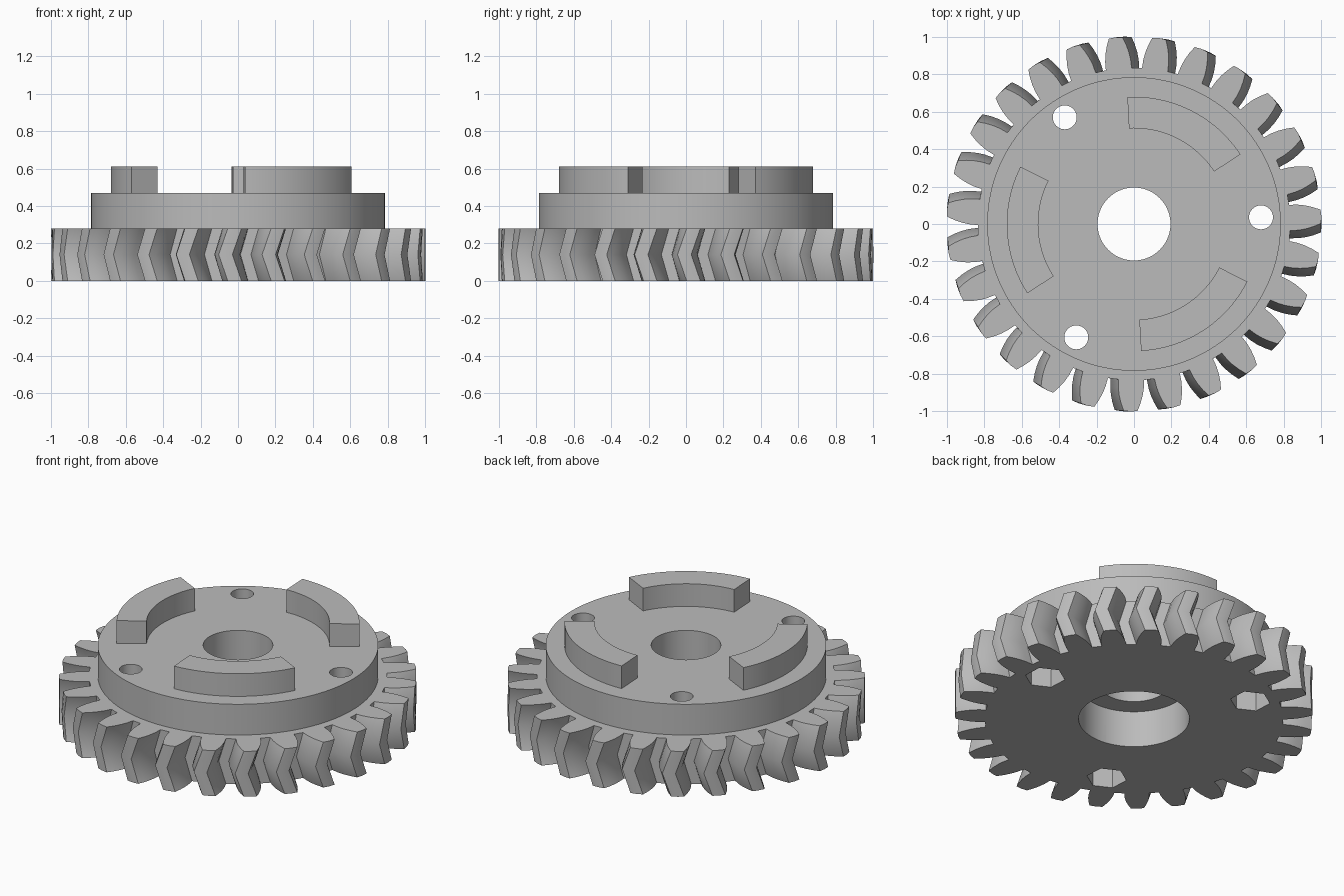
import bpy, bmesh
from math import sin, cos, radians, pi

cube = bpy.data.objects.get("Cube")
if cube:
    bpy.data.objects.remove(cube, do_unlink=True)

TEETH = 27
GEAR_H, HUB_TOP, LUG_TOP = 0.28, 0.47, 0.61
TWIST = -2.8          # herringbone twist at mid height, degrees
HOLE_R = 0.68         # bolt circle
HOLE_ANGLES = [3 + 120 * k for k in range(3)]

grey = bpy.data.materials.new("plain grey")
grey.use_nodes = True
colour = (0.5, 0.5, 0.5, 1)
grey.diffuse_color = colour
grey.node_tree.nodes["Principled BSDF"].inputs["Base Color"].default_value = colour


def polar(r, deg):
    return r * cos(radians(deg)), r * sin(radians(deg))


def loft(name, outline, levels):
    """Stack a closed outline of (radius, angle) at (z, twist) levels."""
    bm = bmesh.new()
    rings = [[bm.verts.new((*polar(r, a + turn), z)) for r, a in outline]
             for z, turn in levels]
    n = len(outline)
    for low, high in zip(rings, rings[1:]):
        for i in range(n):
            j = (i + 1) % n
            bm.faces.new((low[i], low[j], high[j], high[i]))
    bm.faces.new(rings[0][::-1])
    bm.faces.new(rings[-1])
    bmesh.ops.recalc_face_normals(bm, faces=bm.faces)
    mesh = bpy.data.meshes.new(name)
    bm.to_mesh(mesh)
    bm.free()
    mesh.materials.append(grey)
    obj = bpy.data.objects.new(name, mesh)
    bpy.context.collection.objects.link(obj)
    return obj


def prism(name, radius, sides, z0, z1, centre=(0, 0), turn=0):
    ring = [(radius, turn + 360 * i / sides) for i in range(sides)]
    obj = loft(name, ring, [(z0, 0), (z1, 0)])
    for v in obj.data.vertices:
        v.co.x += centre[0]
        v.co.y += centre[1]
    return obj


def activate(obj):
    bpy.ops.object.select_all(action='DESELECT')
    obj.select_set(True)
    bpy.context.view_layer.objects.active = obj


def cut(obj, cutter):
    activate(obj)
    mod = obj.modifiers.new("cut", 'BOOLEAN')
    mod.operation, mod.solver, mod.object = 'DIFFERENCE', 'EXACT', cutter
    bpy.ops.object.modifier_apply(modifier=mod.name)


# Herringbone gear: one tooth flank, mirrored and repeated around
flank = [(0.835, 4.75), (0.88, 4.45), (0.92, 3.9), (0.96, 3.1), (1.0, 2.1)]
tooth = [(r, -a) for r, a in flank] + [(1.003, 0)] + flank[::-1]
outline = [(r, 2.3 + 360 * k / TEETH + a) for k in range(TEETH) for r, a in tooth]
gear = loft("herringbone_gear", outline,
            [(0, 0), (GEAR_H / 2, TWIST), (GEAR_H, 0)])

# Raised hub
hub = prism("hub", 0.785, 128, GEAR_H, HUB_TOP)

# Centre bore, bearing recess, bolt holes and hexagonal nut pockets
through = [prism("bore_cutter", 0.195, 72, -0.1, 0.6)]
pockets = [prism("recess_cutter", 0.31, 72, -0.1, 0.225)]
for a in HOLE_ANGLES:
    c = polar(HOLE_R, a)
    through.append(prism("bolt_cutter", 0.064, 40, -0.1, 0.6, c))
    pockets.append(prism("nut_cutter", 0.113, 6, -0.1, 0.2, c, a + 90))
for cutter in through:
    cut(gear, cutter)
    cut(hub, cutter)
for cutter in pockets:
    cut(gear, cutter)
for cutter in through + pockets:
    bpy.data.objects.remove(cutter, do_unlink=True)

# Three curved lugs on the hub
parts = [gear, hub]
steps = 24
for k in range(3):
    angles = [33.2 + 120 * k + 59.8 * i / steps for i in range(steps + 1)]
    arc = [(0.68, a) for a in angles] + [(0.512, a) for a in reversed(angles)]
    parts.append(loft(f"curved_lug_{k + 1}", arc, [(HUB_TOP, 0), (LUG_TOP, 0)]))

for obj in parts:
    activate(obj)
    bpy.ops.object.shade_smooth_by_angle(angle=radians(42))
